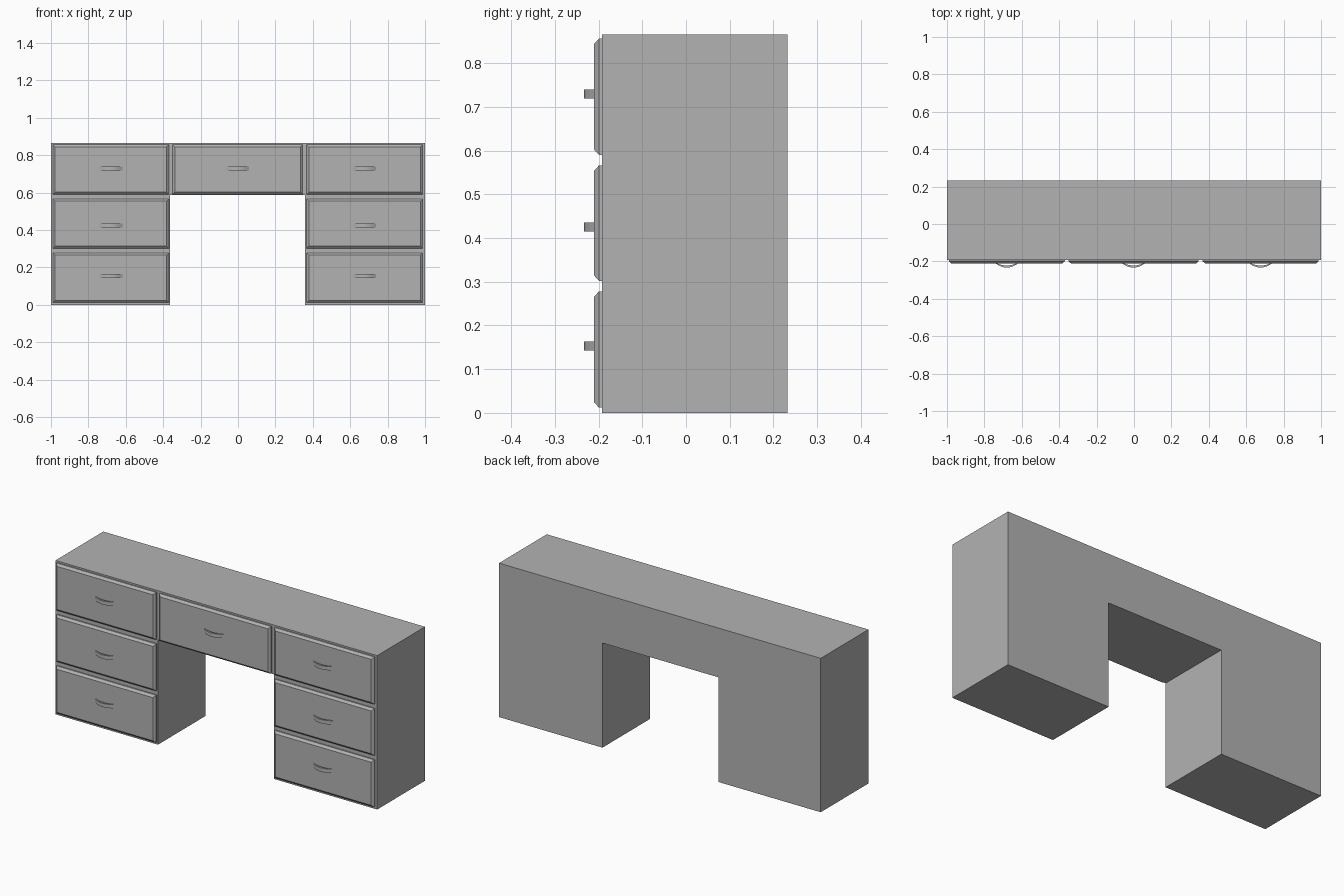
import bpy, bmesh, math

if "Cube" in bpy.data.objects:
    bpy.data.objects.remove(bpy.data.objects["Cube"], do_unlink=True)

grey = bpy.data.materials.new("plain_grey")
grey.use_nodes = True
GREY = (0.45, 0.45, 0.45, 1)
grey.diffuse_color = GREY
grey.node_tree.nodes["Principled BSDF"].inputs["Base Color"].default_value = GREY

FRONT, BACK = -0.192, 0.232


def finish(name, bm):
    bmesh.ops.recalc_face_normals(bm, faces=bm.faces[:])
    mesh = bpy.data.meshes.new(name)
    bm.to_mesh(mesh)
    bm.free()
    mesh.materials.append(grey)
    obj = bpy.data.objects.new(name, mesh)
    bpy.context.collection.objects.link(obj)
    return obj


def extrude_profile(name, points, offset):
    bm = bmesh.new()
    face = bm.faces.new([bm.verts.new(p) for p in points])
    moved = bmesh.ops.extrude_face_region(bm, geom=[face])["geom"]
    verts = [g for g in moved if isinstance(g, bmesh.types.BMVert)]
    bmesh.ops.translate(bm, verts=verts, vec=offset)
    return finish(name, bm)


# Desk carcass: arch-shaped outline pulled front to back
outline = [(-1, 0), (-0.363, 0), (-0.363, 0.588), (0.357, 0.588),
           (0.357, 0), (1, 0), (1, 0.865), (-1, 0.865)]
extrude_profile("desk_body", [(x, FRONT, z) for x, z in outline],
                (0, BACK - FRONT, 0))


# Drawer front: slab with a chamfered border
def drawer_front(name, x0, x1, z0, z1):
    bm = bmesh.new()
    rings = []
    for y, inset in ((FRONT, 0), (-0.199, 0), (-0.21, 0.012)):
        a, b, c, d = x0 + inset, x1 - inset, z0 + inset, z1 - inset
        rings.append([bm.verts.new((x, y, z))
                      for x, z in ((a, c), (b, c), (b, d), (a, d))])
    for low, high in zip(rings, rings[1:]):
        for i in range(4):
            j = (i + 1) % 4
            bm.faces.new((low[i], low[j], high[j], high[i]))
    bm.faces.new(rings[0])
    bm.faces.new(rings[-1])
    finish(name, bm)


# Bow handle: curved flat strip
def handle(name, x, z, steps=8):
    def arc(half, depth):
        return [(x + half * t, -0.209 - depth * (1 - t * t), z - 0.0105)
                for t in (2 * i / steps - 1 for i in range(steps + 1))]
    extrude_profile(name, arc(0.063, 0.024) + arc(0.055, 0.013)[::-1],
                    (0, 0, 0.021))


columns = {"right": (-0.99, -0.37), "middle": (-0.35, 0.345), "left": (0.367, 0.987)}
rows = {"top": (0.59, 0.856, 0.729), "centre": (0.302, 0.566, 0.425),
        "bottom": (0.012, 0.278, 0.153)}
for side, (x0, x1) in columns.items():
    for level, (z0, z1, grip) in rows.items():
        if side == "middle" and level != "top":
            continue
        drawer_front(f"{side}_{level}_drawer", x0, x1, z0, z1)
        handle(f"{side}_{level}_handle", (x0 + x1) / 2, grip)
